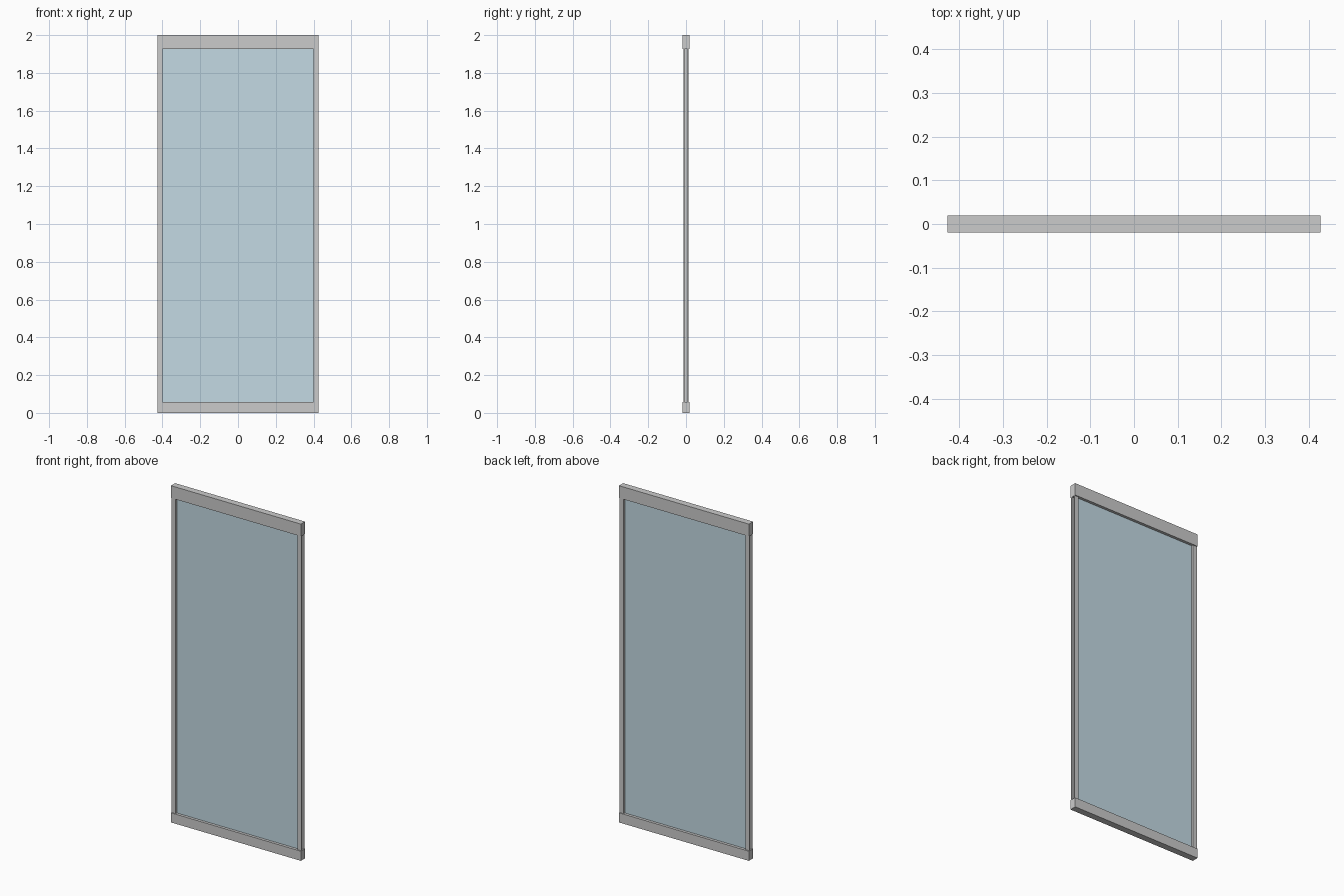
import bpy, bmesh

if "Cube" in bpy.data.objects:
    bpy.data.objects.remove(bpy.data.objects["Cube"])

HALF_W = 0.427      # outer half width
INNER = 0.40        # half width of the glass opening
SILL, HEAD = 0.057, 1.927


def finish(name, bm):
    bmesh.ops.recalc_face_normals(bm, faces=bm.faces)
    mesh = bpy.data.meshes.new(name)
    bm.to_mesh(mesh)
    bm.free()
    obj = bpy.data.objects.new(name, mesh)
    bpy.context.collection.objects.link(obj)
    return obj


def box(name, lo, hi):
    bm = bmesh.new()
    bmesh.ops.create_cube(bm, size=1)
    for v in bm.verts:
        for i in range(3):
            v.co[i] = hi[i] if v.co[i] > 0 else lo[i]
    return finish(name, bm)


def extrude_profile(name, points, z0, z1):
    bm = bmesh.new()
    face = bm.faces.new([bm.verts.new((x, y, z0)) for x, y in points])
    top = bmesh.ops.extrude_face_region(bm, geom=[face], use_keep_orig=True)
    for v in top["geom"]:
        if isinstance(v, bmesh.types.BMVert):
            v.co.z = z1
    return finish(name, bm)


# Top and bottom rails
box("top_rail", (-HALF_W, -0.0195, HEAD), (HALF_W, 0.0195, 2.0))
box("bottom_rail", (-HALF_W, -0.0195, 0), (HALF_W, 0.0195, SILL))

# Side stiles: channels with a groove along the outer edge
d, g, web = 0.014, 0.009, 0.412
profile = [(INNER, -d), (HALF_W, -d), (HALF_W, -g), (web, -g),
           (web, g), (HALF_W, g), (HALF_W, d), (INNER, d)]
for side, sign in (("left", -1), ("right", 1)):
    extrude_profile(side + "_stile", [(sign * x, y) for x, y in profile], SILL, HEAD)

# Glass pane
pane = box("glass_pane", (-INNER, -0.003, SILL), (INNER, 0.003, HEAD))
glass = bpy.data.materials.new("glass")
glass.diffuse_color = (0.55, 0.70, 0.77, 0.5)
glass.use_nodes = True
glass.node_tree.nodes["Principled BSDF"].inputs["Base Color"].default_value = glass.diffuse_color
pane.data.materials.append(glass)
